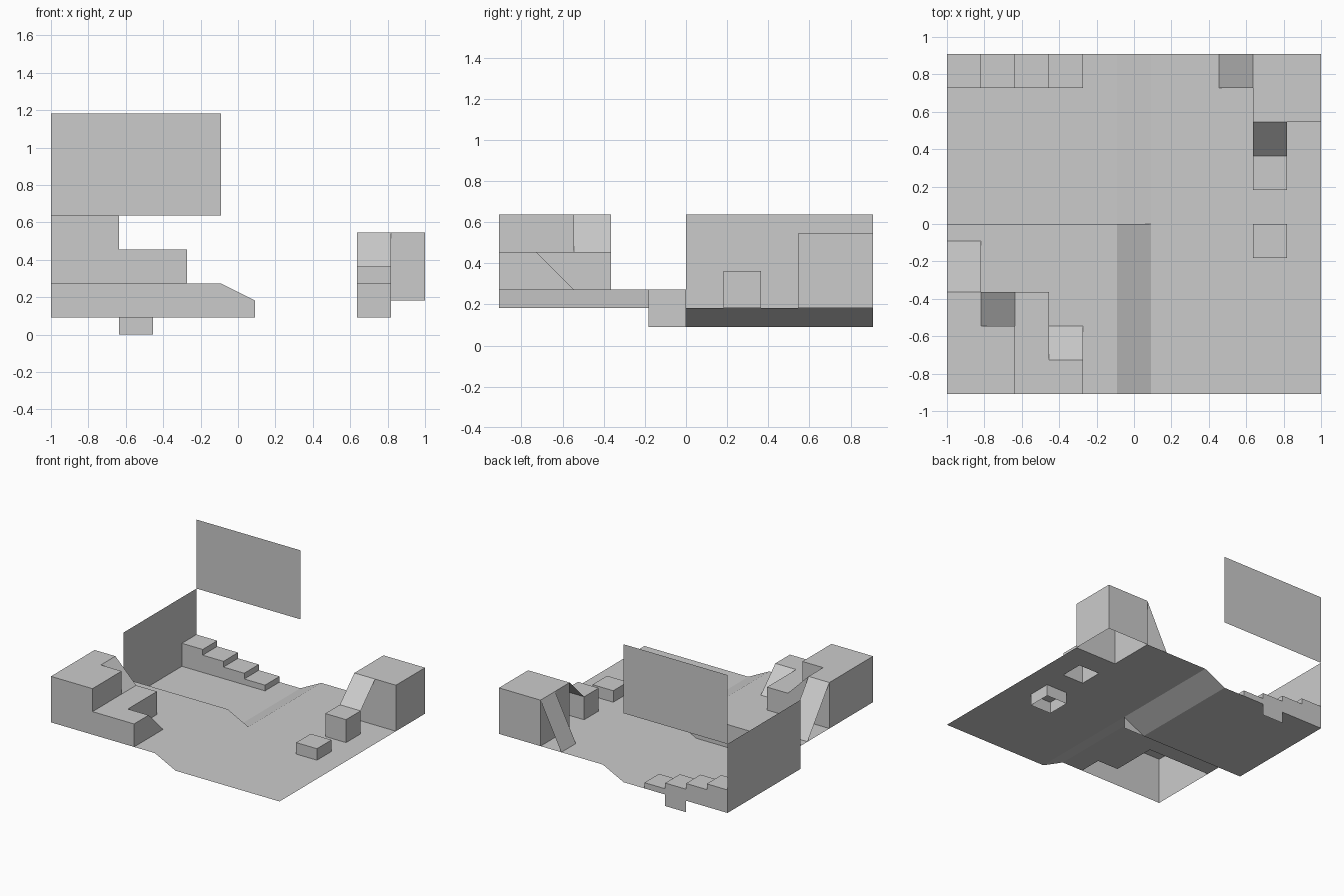
import bpy, bmesh
from mathutils import Vector

if "Cube" in bpy.data.objects:
    bpy.data.objects.remove(bpy.data.objects["Cube"])

U = 2 / 11  # one grid tile; all coordinates below are in tiles
X, Y, Z = Vector((1, 0, 0)), Vector((0, 1, 0)), Vector((0, 0, 1))


def face(pts, n):
    """Polygon in tile units, wound so that it faces along n."""
    v = [Vector(((x - 5.5) * U, (y - 5) * U, z * U)) for x, y, z in pts]
    normal = Vector((0, 0, 0))
    for a, b in zip(v, v[1:] + v[:1]):
        normal += a.cross(b)
    return v if normal.dot(n) > 0 else v[::-1]


def flat(x0, x1, y0, y1, z):
    return face([(x0, y0, z), (x1, y0, z), (x1, y1, z), (x0, y1, z)], Z)


def slope_x(x0, z0, x1, z1, y0, y1):
    return face([(x0, y0, z0), (x1, y0, z1), (x1, y1, z1), (x0, y1, z0)], Z)


def slope_y(y0, z0, y1, z1, x0, x1):
    return face([(x0, y0, z0), (x1, y0, z0), (x1, y1, z1), (x0, y1, z1)], Z)


def wall_x(x, s, profile):
    return face([(x, y, z) for y, z in profile], X * s)


def wall_y(y, s, profile):
    return face([(x, y, z) for x, z in profile], Y * s)


def rect(a0, a1, z0, z1):
    return [(a0, z0), (a1, z0), (a1, z1), (a0, z1)]


def open_box(x0, x1, y0, y1, z0, z1):
    """Box without a bottom."""
    return [flat(x0, x1, y0, y1, z1),
            wall_x(x0, -1, rect(y0, y1, z0, z1)), wall_x(x1, 1, rect(y0, y1, z0, z1)),
            wall_y(y0, -1, rect(x0, x1, z0, z1)), wall_y(y1, 1, rect(x0, x1, z0, z1))]


def part(name, faces):
    bm = bmesh.new()
    for f in faces:
        bm.faces.new([bm.verts.new(p) for p in f])
    bmesh.ops.remove_doubles(bm, verts=bm.verts, dist=1e-4)
    me = bpy.data.meshes.new(name)
    bm.to_mesh(me)
    bm.free()
    bpy.context.collection.objects.link(bpy.data.objects.new(name, me))


# Floors at three heights; open where the blocks stand
part("right_floor", [flat(6, 9, 0, 10, 1), flat(9, 11, 0, 6, 1),
                     flat(10, 11, 6, 7, 1), flat(9, 11, 7, 8, 1)])
part("front_left_floor", [flat(4, 5, 0, 1, 1.5), flat(3, 5, 1, 3, 1.5), flat(0, 5, 3, 5, 1.5)])
part("back_left_floor", [flat(0, 5, 5, 10, 0.5)])
part("front_floor_slope", [slope_x(5, 1.5, 6, 1, 0, 5)])
part("back_floor_slope", [slope_x(5, 0.5, 6, 1, 5, 10)])

# Retaining wall between the two left floors
part("retaining_wall", [wall_y(5, 1, [(0, 0.5), (6, 0.5), (6, 1), (5, 1.5), (0, 1.5)])])

# Thin boundary panels
part("left_panel", [wall_x(0, -1, rect(5, 10, 0.5, 3.5))])
part("back_panel", [wall_y(10, 1, rect(0, 5, 3.5, 6.5))])

# Stairs along the back edge, the third step's rear face drops below the floor
stairs = []
for i in range(4):
    top = 1.5 - 0.25 * i
    stairs += [flat(i, i + 1, 9, 10, top),
               wall_x(i + 1, 1, rect(9, 10, top - 0.25, top)),
               wall_y(9, -1, rect(i, i + 1, 0.5, top)),
               wall_y(10, 1, rect(i, i + 1, 0 if i == 2 else 0.5, top))]
stairs.append(wall_x(0, -1, rect(9, 10, 0.5, 1.5)))
part("back_stairs", stairs)

# Right side: tall block, two stepping cubes, two sheet ramps
part("tall_block", open_box(9, 11, 8, 10, 1, 3))
part("low_cube", open_box(9, 10, 4, 5, 0.5, 1.5))
part("high_cube", open_box(9, 10, 6, 7, 1, 2))
part("cube_ramp", [slope_y(7, 2, 8, 3, 9, 10)])
part("side_ramp", [slope_x(8, 1, 9, 3, 9, 10)])

# Front left: two-level platform with a built-in slope
part("platform", [
    flat(0, 2, 0, 2, 3.5), flat(0, 1, 2, 3, 3.5),
    slope_x(1, 3.5, 2, 2.5, 2, 3),
    flat(2, 4, 0, 1, 2.5), flat(2, 3, 1, 3, 2.5),
    wall_x(0, -1, rect(0, 3, 1.5, 3.5)),
    wall_y(0, -1, [(0, 1.5), (4, 1.5), (4, 2.5), (2, 2.5), (2, 3.5), (0, 3.5)]),
    wall_y(3, 1, [(0, 1.5), (3, 1.5), (3, 2.5), (2, 2.5), (1, 3.5), (0, 3.5)]),
    wall_x(2, 1, rect(0, 2, 2.5, 3.5)),
    wall_y(2, 1, [(1, 3.5), (2, 2.5), (2, 3.5)]),
    wall_x(3, 1, rect(1, 3, 1.5, 2.5)),
    wall_y(1, 1, rect(3, 4, 1.5, 2.5)),
    wall_x(4, 1, [(0, 1.5), (2, 1.5), (1, 2.5), (0, 2.5)])])
part("platform_low_ramp", [slope_y(1, 2.5, 2, 1.5, 3, 4)])
part("platform_high_ramp", [slope_y(3, 3.5, 4.5, 1.5, 0, 1)])
